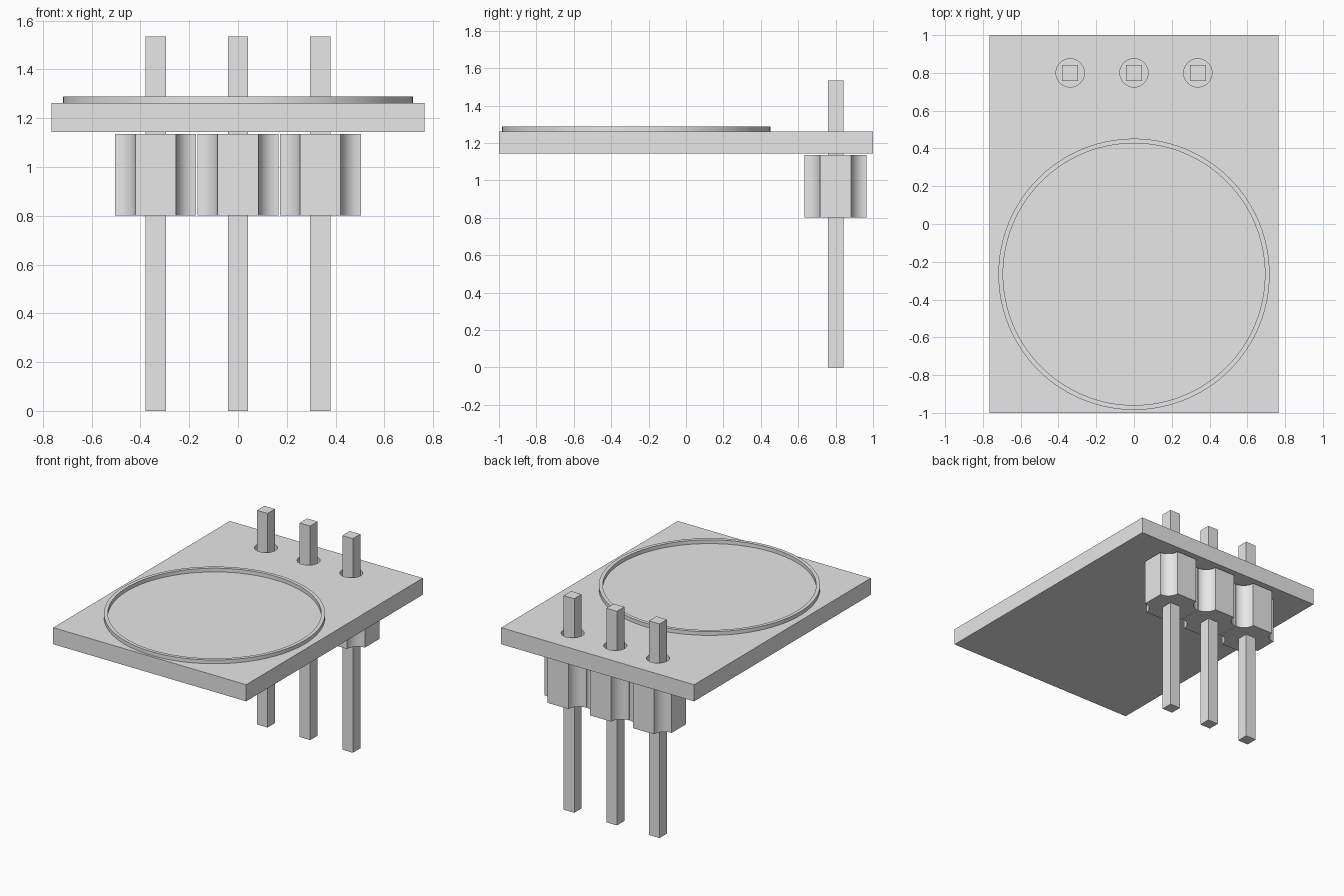
import bpy, bmesh
from math import cos, sin, pi, radians
from mathutils import Matrix, Vector

cube = bpy.data.objects.get("Cube")
if cube:
    bpy.data.objects.remove(cube, do_unlink=True)

grey = bpy.data.materials.new("plain grey")
grey.use_nodes = True
grey.diffuse_color = (0.8, 0.8, 0.8, 1)
grey.node_tree.nodes["Principled BSDF"].inputs["Base Color"].default_value = (0.8, 0.8, 0.8, 1)

PITCH, PIN_Y = 0.338, 0.8
BOARD_LOW, BOARD_TOP = 1.143, 1.262


def finish(name, bm):
    """Turn a bmesh into a named, coloured object with sharp edges kept."""
    bmesh.ops.recalc_face_normals(bm, faces=bm.faces)
    mesh = bpy.data.meshes.new(name)
    bm.to_mesh(mesh)
    bm.free()
    mesh.materials.append(grey)
    obj = bpy.data.objects.new(name, mesh)
    bpy.context.collection.objects.link(obj)
    smooth(obj)
    return obj


def smooth(obj):
    bpy.ops.object.select_all(action='DESELECT')
    obj.select_set(True)
    bpy.context.view_layer.objects.active = obj
    bpy.ops.object.shade_smooth_by_angle(angle=radians(30))


def prism(name, outline, low, high, x=0, y=0):
    """Extrude a flat outline from one height to another."""
    bm = bmesh.new()
    face = bm.faces.new([bm.verts.new((x + px, y + py, low)) for px, py in outline])
    top = bmesh.ops.extrude_face_region(bm, geom=[face], use_keep_orig=True)
    moved = [v for v in top["geom"] if isinstance(v, bmesh.types.BMVert)]
    bmesh.ops.translate(bm, verts=moved, vec=(0, 0, high - low))
    return finish(name, bm)


def rectangle(w, d):
    return [(-w, -d), (w, -d), (w, d), (-w, d)]


def circle(r, n):
    return [(r * cos(2 * pi * i / n), r * sin(2 * pi * i / n)) for i in range(n)]


def scooped_square(h, r, steps=12):
    """Square outline whose corners are cut by inward quarter circles."""
    points = []
    for k in range(4):
        turn = Matrix.Rotation(k * pi / 2, 2)
        for i in range(steps + 1):
            a = 1.5 * pi - i * pi / 2 / steps
            points.append(turn @ Vector((h + r * cos(a), h + r * sin(a))))
    return points


# Board with three round pin holes
board = prism("board", rectangle(0.765, 1), BOARD_LOW, BOARD_TOP)
for i in (-1, 0, 1):
    cutter = prism("hole_cutter", circle(0.075, 48), BOARD_LOW - 0.1, BOARD_TOP + 0.1,
                   i * PITCH, PIN_Y)
    cutter.hide_render = True
    cut = board.modifiers.new("hole", 'BOOLEAN')
    cut.operation, cut.solver, cut.object = 'DIFFERENCE', 'EXACT', cutter
    bpy.context.view_layer.objects.active = board
    bpy.ops.object.modifier_apply(modifier=cut.name)
    bpy.data.objects.remove(cutter, do_unlink=True)
smooth(board)

# Thin raised ring, spun from a small rectangular section
bm = bmesh.new()
centre = Vector((0, -0.266, 0))
section = [(0.693, BOARD_TOP), (0.718, BOARD_TOP), (0.718, 1.289), (0.693, 1.289)]
loop = [bm.verts.new(centre + Vector((r, 0, z))) for r, z in section]
edges = [bm.edges.new((loop[i], loop[(i + 1) % 4])) for i in range(4)]
bmesh.ops.spin(bm, geom=loop + edges, cent=centre, axis=(0, 0, 1),
               angle=2 * pi, steps=128, use_merge=True)
bmesh.ops.remove_doubles(bm, verts=bm.verts, dist=0.0005)
finish("raised_ring", bm)

# Header: a pin and a scooped spacer block at each position
for i, side in ((-1, "right"), (0, "middle"), (1, "left")):
    prism(side + "_pin", rectangle(0.042, 0.042), 0, 1.534, i * PITCH, PIN_Y)
    prism(side + "_spacer", scooped_square(0.166, 0.083), 0.802, 1.135, i * PITCH, PIN_Y)
